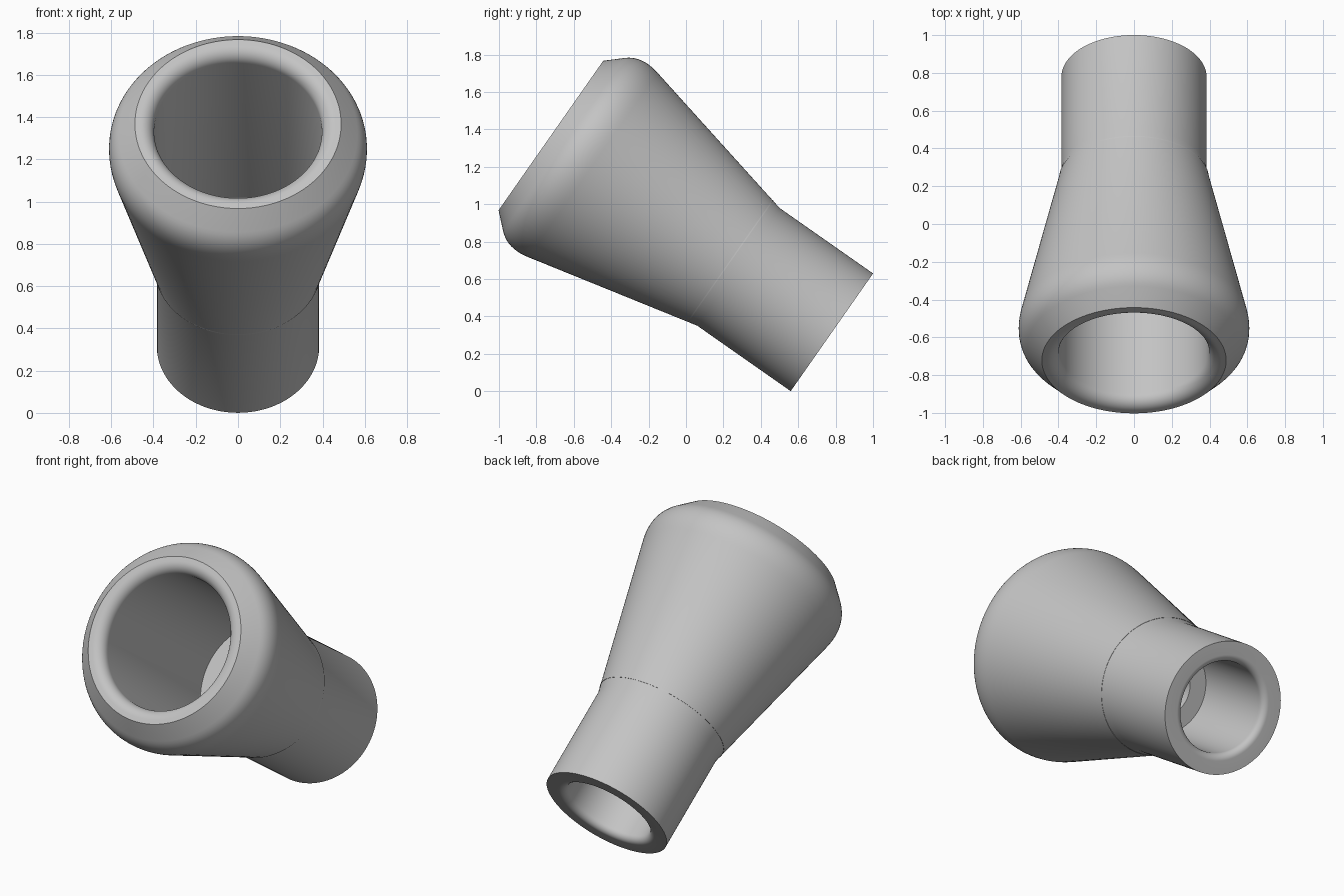
import bpy, bmesh, math
from mathutils import Matrix, Vector

cube = bpy.data.objects.get("Cube")
if cube:
    bpy.data.objects.remove(cube, do_unlink=True)

# One plain grey finish
grey = bpy.data.materials.new("plain_grey")
grey.use_nodes = True
colour = (0.55, 0.55, 0.55, 1)
grey.diffuse_color = colour
grey.node_tree.nodes["Principled BSDF"].inputs["Base Color"].default_value = colour


def round_corner(start, corner, end, steps=10):
    """Quadratic curve that rounds a corner of the profile."""
    a, b, c = Vector(start), Vector(corner), Vector(end)
    return [a * (1 - t) ** 2 + b * 2 * t * (1 - t) + c * t * t
            for t in (i / steps for i in range(steps + 1))]


def quarter(centre, radius, first, steps=10):
    """Quarter circle, sweeping from the angle first (degrees)."""
    return [Vector((centre[0] + radius * math.cos(a), centre[1] + radius * math.sin(a)))
            for a in (math.radians(first + 90 * i / steps) for i in range(steps + 1))]


def lathe(name, profile, segments=128):
    """Revolve a closed (radius, height) profile around z."""
    bm = bmesh.new()
    rings = []
    for r, h in profile:
        rings.append([bm.verts.new((r * math.cos(a), r * math.sin(a), h))
                      for a in (math.tau * k / segments for k in range(segments))])
    for i, ring in enumerate(rings):
        nxt = rings[(i + 1) % len(rings)]
        for k in range(segments):
            j = (k + 1) % segments
            bm.faces.new((ring[k], ring[j], nxt[j], nxt[k]))
    bmesh.ops.recalc_face_normals(bm, faces=bm.faces)
    mesh = bpy.data.meshes.new(name)
    bm.to_mesh(mesh)
    bm.free()
    mesh.materials.append(grey)
    obj = bpy.data.objects.new(name, mesh)
    bpy.context.collection.objects.link(obj)
    return obj


LENGTH, NECK, TUBE = 1.834, 0.61, 0.384
BORE, LIP = 0.397, 0.065
BACK_BORE, BACK_LIP = 0.265, 0.04

# Outside: straight tube, flared body, rounded shoulder, chamfer
profile = [(TUBE, 0), (TUBE, NECK)]
profile += round_corner((0.602, 1.56), (0.63, 1.68), (0.565, 1.75))
profile += [(0.488, LENGTH)]
# Front lip and wide bore down to the dividing wall
profile += quarter((BORE + LIP, LENGTH - LIP), LIP, 90)
profile += [(BORE, 0.66), (0.16, 0.66)]
# Small hole through the wall, then the narrow bore and back lip
profile += [(0.16, NECK), (BACK_BORE, NECK)]
profile += quarter((BACK_BORE + BACK_LIP, BACK_LIP), BACK_LIP, 180)

body = lathe("flared_tube_body", profile)
body.matrix_world = (Matrix.Translation((0, 0.78, 0.315))
                     @ Matrix.Rotation(math.radians(55), 4, 'X'))

bpy.ops.object.select_all(action='DESELECT')
body.select_set(True)
bpy.context.view_layer.objects.active = body
bpy.ops.object.shade_smooth_by_angle(angle=math.radians(30))
